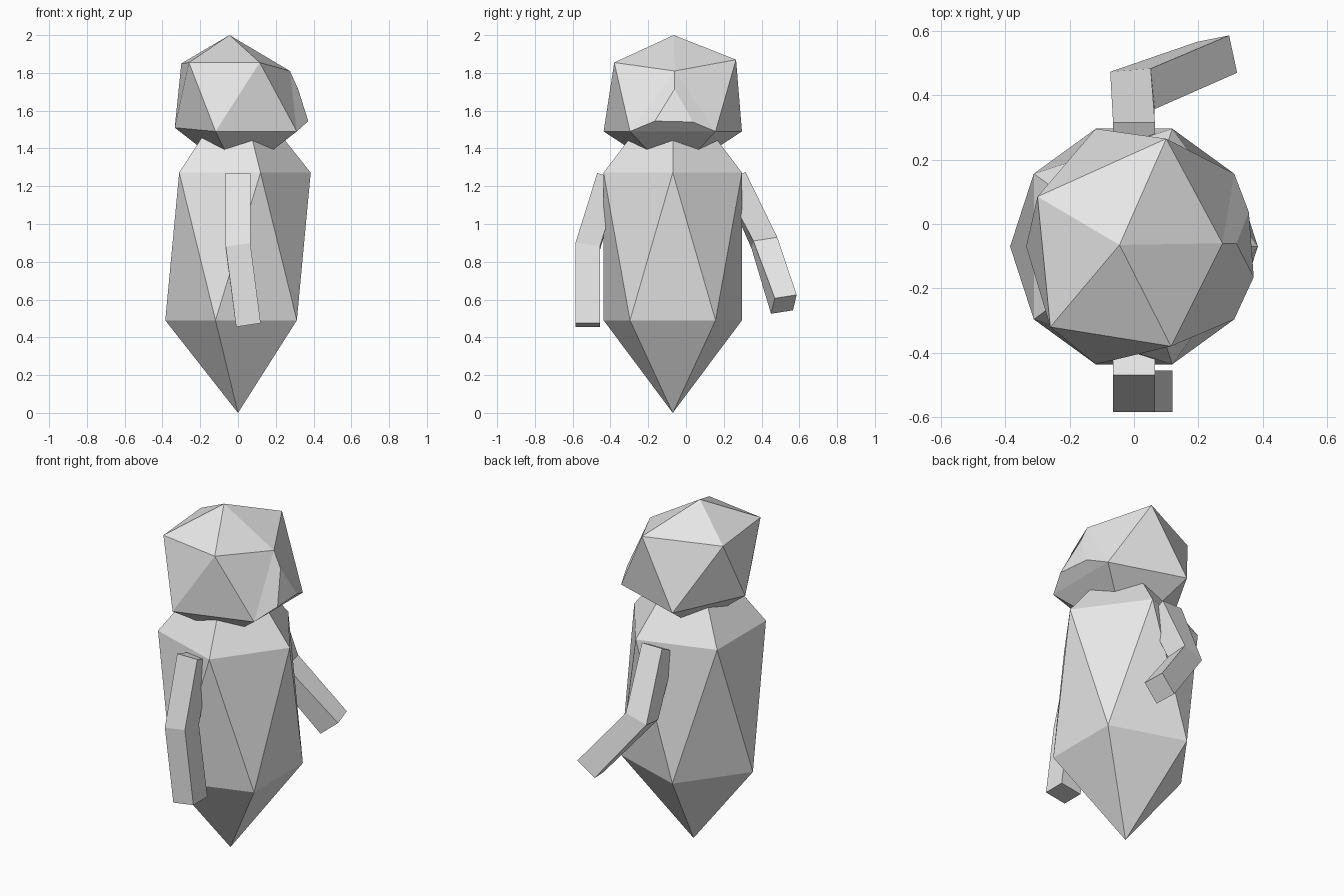
import bpy
import bmesh
from math import cos, sin, radians
from mathutils import Vector

cube = bpy.data.objects.get("Cube")
if cube:
    bpy.data.objects.remove(cube, do_unlink=True)

grey = bpy.data.materials.new("plain grey")
grey.use_nodes = True
grey.diffuse_color = (0.8, 0.8, 0.8, 1)
grey.node_tree.nodes["Principled BSDF"].inputs["Base Color"].default_value = grey.diffuse_color


def finish(bm, name):
    """Turn a bmesh into a flat-shaded object."""
    bmesh.ops.recalc_face_normals(bm, faces=bm.faces[:])
    mesh = bpy.data.meshes.new(name)
    bm.to_mesh(mesh)
    bm.free()
    mesh.materials.append(grey)
    obj = bpy.data.objects.new(name, mesh)
    bpy.context.collection.objects.link(obj)


def pentagon(z, start, radius=0.385):
    """Five points around the body axis."""
    angles = [radians(start + 72 * k) for k in range(5)]
    return [(radius * cos(a), radius * sin(a) - 0.07, z) for a in angles]


def twenty_sided(bottom, lower, upper, top):
    """Icosahedron layout: two poles and two staggered rings."""
    bm = bmesh.new()
    b, t = bm.verts.new(bottom), bm.verts.new(top)
    low = [bm.verts.new(p) for p in lower]
    up = [bm.verts.new(p) for p in upper]
    side = []
    for k in range(5):
        n = (k + 1) % 5
        bm.faces.new((b, low[n], low[k]))
        bm.faces.new((low[k], up[n], up[k]))
        side.append(bm.faces.new((low[k - 1], low[k], up[k])))
        bm.faces.new((up[k], up[n], t))
    return bm, side


# Body: tall stretched gem
bm, _ = twenty_sided((0, -0.07, 0), pentagon(0.49, 36), pentagon(1.272, 0), (0, -0.07, 1.755))
finish(bm, "body")

# Head: uneven gem
lower = pentagon(1.49, 36)
lower[2] = (-0.335, -0.07, 1.51)
upper = [(0.275, -0.06, 1.81), (0.10, 0.265, 1.87), (-0.30, 0.085, 1.85),
         (-0.26, -0.32, 1.855), (0.115, -0.38, 1.855)]
bm, side = twenty_sided((0, -0.07, 1.25), lower, upper, (-0.045, -0.065, 2))

# Snout: inset face on the head pulled outwards
snout = side[0]
bmesh.ops.recalc_face_normals(bm, faces=bm.faces[:])
bmesh.ops.inset_individual(bm, faces=[snout], thickness=0.05)
tip = max(snout.verts, key=lambda v: v.co.z)
near, far = sorted((v for v in snout.verts if v != tip), key=lambda v: v.co.y)
tip.co = (0.318, -0.06, 1.715)
near.co = (0.372, -0.165, 1.545)
far.co = (0.357, 0.037, 1.54)
finish(bm, "head")


def arm(name, sections):
    """Square tube through sections given as centre, half width, half depth."""
    bm = bmesh.new()
    rings = []
    for section in sections:
        c, a, b = map(Vector, section)
        rings.append([bm.verts.new(p) for p in (c + a + b, c - a + b, c - a - b, c + a - b)])
    for r, s in zip(rings, rings[1:]):
        for k in range(4):
            n = (k + 1) % 4
            bm.faces.new((r[k], r[n], s[n], s[k]))
    bm.faces.new(rings[0])
    bm.faces.new(rings[-1])
    finish(bm, name)


# Arms: shoulder, elbow, hand end
arm("right_arm", [
    ((0, -0.408, 1.251), (0.065, 0, 0), (0, -0.062, 0.019)),
    ((0, -0.52, 0.882), (0.065, 0, 0.01), (0, -0.065, 0.008)),
    ((0.055, -0.52, 0.465), (0.065, 0, 0.01), (0, -0.065, 0)),
])
arm("left_arm", [
    ((0, 0.255, 1.245), (0.065, 0, 0), (0, 0.06, 0.03)),
    ((-0.005, 0.415, 0.9), (0.063, 0.005, 0.02), (-0.006, 0.063, 0.01)),
    ((0.258, 0.518, 0.575), (0.05, 0.01, 0.041), (-0.0125, 0.058, 0.009)),
])
